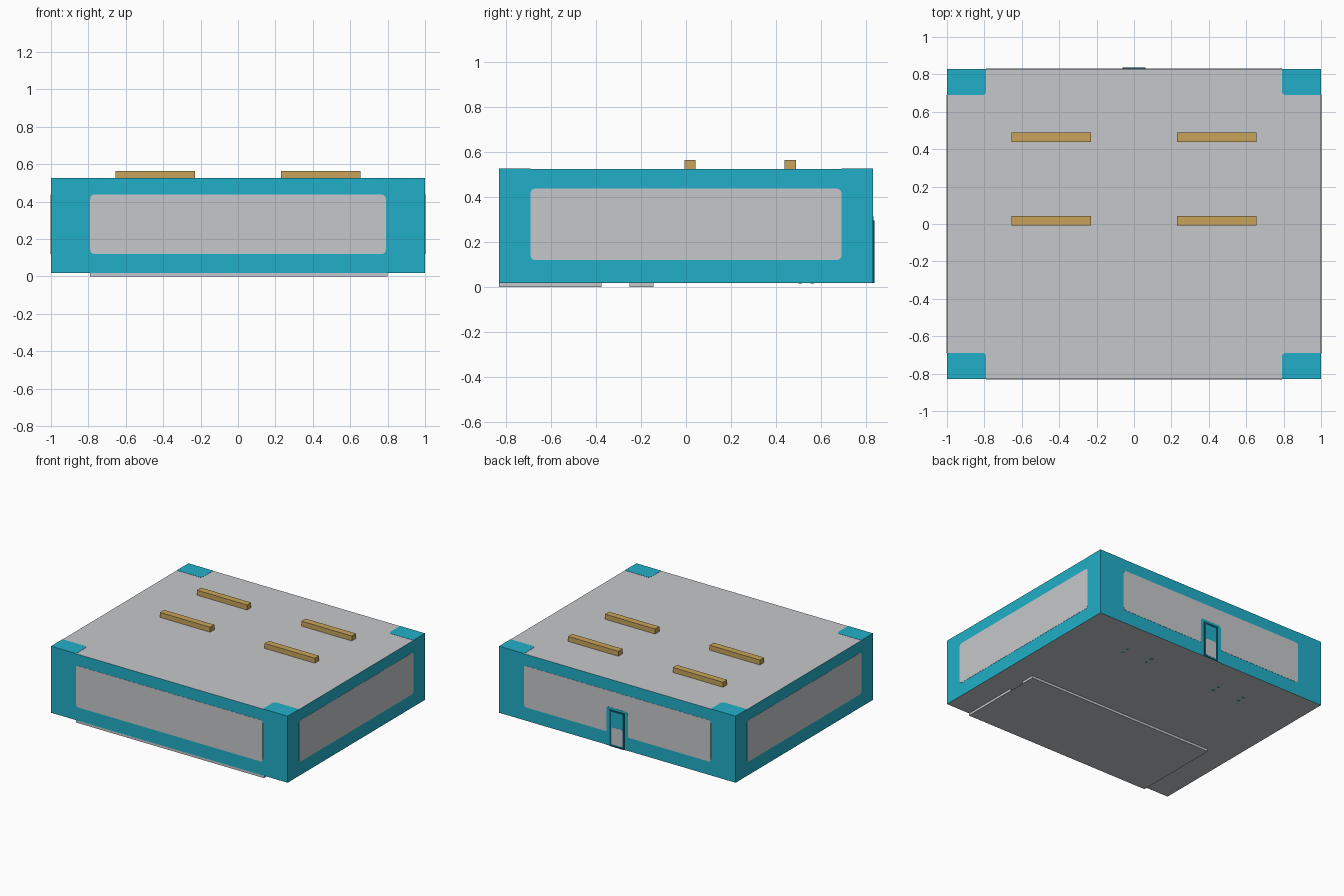
import bpy, bmesh, math
from mathutils import Vector

if "Cube" in bpy.data.objects:
    bpy.data.objects.remove(bpy.data.objects["Cube"])

def material(name, rgb):
    m = bpy.data.materials.new(name)
    m.diffuse_color = (*rgb, 1)
    m.use_nodes = True
    m.node_tree.nodes["Principled BSDF"].inputs["Base Color"].default_value = m.diffuse_color
    return m

TEAL = material("teal", (0.016, 0.43, 0.58))
GREY = material("light grey", (0.56, 0.575, 0.595))
TAN = material("tan wood", (0.58, 0.37, 0.105))
DARK = material("dark blue", (0.006, 0.11, 0.18))

X, Y, Z0, Z1 = 1.0, 0.829, 0.018, 0.525

def finish(name, bm, *mats):
    bmesh.ops.recalc_face_normals(bm, faces=bm.faces[:])
    me = bpy.data.meshes.new(name)
    bm.to_mesh(me)
    bm.free()
    for m in mats:
        me.materials.append(m)
    ob = bpy.data.objects.new(name, me)
    bpy.context.collection.objects.link(ob)
    return ob

def box(name, lo, hi, *mats, top_bottom=0):
    bm = bmesh.new()
    bmesh.ops.create_cube(bm, size=1)
    for v in bm.verts:
        v.co = Vector([lo[i] if v.co[i] < 0 else hi[i] for i in range(3)])
    bm.normal_update()
    for f in bm.faces:
        if abs(f.normal.z) > 0.9:
            f.material_index = top_bottom
    return finish(name, bm, *mats)

def outline(u0, u1, v0, v1, radii):
    """Rectangle with a radius per corner: lower left, lower right, upper right, upper left."""
    pts = []
    for k, (u, v, su, sv) in enumerate(((u0, v0, 1, 1), (u1, v0, -1, 1),
                                        (u1, v1, -1, -1), (u0, v1, 1, -1))):
        r = radii[k]
        if r == 0:
            pts.append((u, v))
            continue
        for i in range(5):
            a = math.pi * (1 + k / 2) + i * math.pi / 8
            pts.append((u + su * r + r * math.cos(a), v + sv * r + r * math.sin(a)))
    return pts

def plate(name, pts, place, thick, mat):
    """Thin plate; place(u, v, height) puts it onto a side of the body."""
    bm = bmesh.new()
    low, high = ([bm.verts.new(place(u, v, h)) for u, v in pts] for h in (0, thick))
    bm.faces.new(low)
    bm.faces.new(high)
    for i in range(len(pts)):
        j = (i + 1) % len(pts)
        bm.faces.new((low[i], low[j], high[j], high[i]))
    return finish(name, bm, mat)

def front(u, v, h): return (u, -Y - h, v)
def back(u, v, h): return (u, Y + h, v)
def right(u, v, h): return (X + h, u, v)
def left(u, v, h): return (-X - h, u, v)
def top(u, v, h): return (u, v, Z1 + h)
def under(u, v, h): return (u, v, Z0 - h)

# main body: teal sides, grey top and underside
box("body", (-X, -Y, Z0), (X, Y, Z1), TEAL, GREY, top_bottom=1)

# grey wall panels
R4 = (0.02,) * 4
for name, place, w in (("front", front, 0.79), ("back", back, 0.79),
                       ("right", right, 0.69), ("left", left, 0.69)):
    plate(name + "_panel", outline(-w, w, 0.12, 0.437, R4), place, 0.0015, GREY)

# teal roof corners, rounded towards the middle
for sx in (-1, 1):
    for sy in (-1, 1):
        pts = [(sx * u, sy * v) for u, v in outline(0.79, X, 0.69, Y, (0.02, 0, 0, 0))]
        plate("roof_corner", pts, top, 0.0015, TEAL)

# roof bars
for sx in (-1, 1):
    for y in (0.018, 0.463):
        x0, x1 = sorted((sx * 0.23, sx * 0.655))
        box("roof_bar", (x0, y - 0.025, Z1), (x1, y + 0.025, 0.563), TAN)

# back door: surround, leaf, lower grey panel and dark frame
plate("door_surround", outline(-0.09, 0.09, Z0, 0.313, (0, 0, 0.02, 0.02)), back, 0.0025, TEAL)
plate("door_leaf", outline(-0.055, 0.055, Z0, 0.29, (0,) * 4), back, 0.0035, TEAL)
plate("door_lower_panel", outline(-0.045, 0.045, 0.035, 0.165, (0.008,) * 4), back, 0.0045, GREY)
for u0, u1, v0, v1 in ((-0.062, -0.05, Z0, 0.295), (0.05, 0.062, Z0, 0.295),
                       (-0.05, 0.05, 0.283, 0.295), (-0.05, 0.05, Z0, 0.028)):
    plate("door_frame", outline(u0, u1, v0, v1, (0,) * 4), back, 0.007, DARK)

# lower floor sheet with skirts; the side skirts have a gap
bm = bmesh.new()
px0, px1, py0, py1 = -0.79, 0.80, -Y, -0.145
def quad(*pts):
    bm.faces.new([bm.verts.new(p) for p in pts])
def skirt(a, b):
    quad((*a, 0), (*b, 0), (*b, Z0), (*a, Z0))
quad((px0, py0, 0), (px0, py1, 0), (px1, py1, 0), (px1, py0, 0))
for y in (py0, py1):
    skirt((px0, y), (px1, y))
for x in (px0, px1):
    skirt((x, py0), (x, -0.375))
    skirt((x, -0.25), (x, py1))
bmesh.ops.remove_doubles(bm, verts=bm.verts[:], dist=0.0001)
finish("floor_sheet", bm, GREY)

# small dark marks under the floor
for x in (-0.52, -0.295, 0.315, 0.53):
    for y in (0.507, 0.56):
        plate("floor_mark", outline(x - 0.01, x + 0.01, y - 0.008, y + 0.008, (0,) * 4),
              under, 0.001, TEAL)
